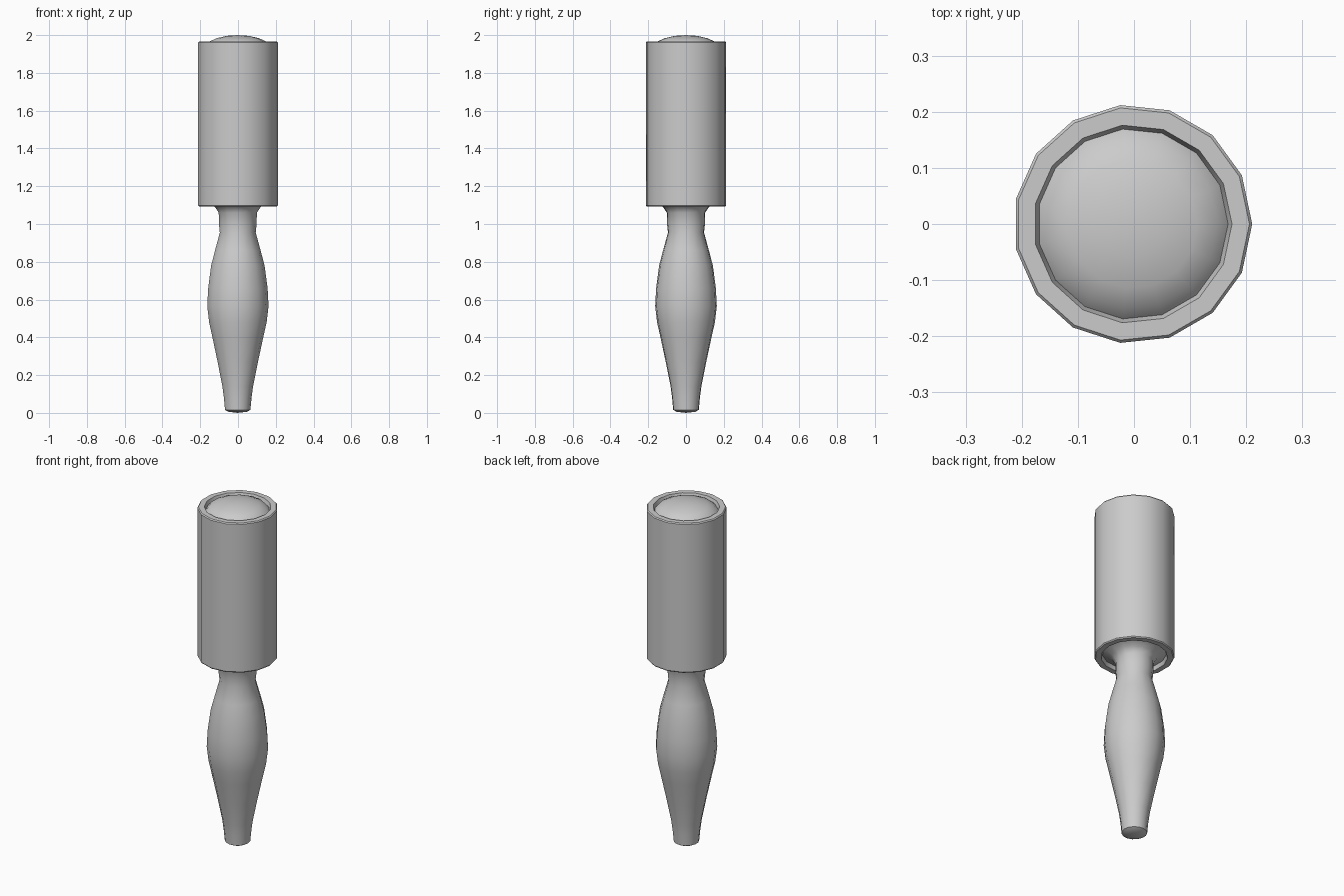
import bpy, bmesh, math

if "Cube" in bpy.data.objects:
    bpy.data.objects.remove(bpy.data.objects["Cube"])

SIDES = 15
X_OFF = -0.0023  # odd side count: shift so the bounds are centred


def lathe(name, profile, angle=35):
    """Spin (radius, z) points listed bottom to top around z; radius 0 closes to a point."""
    bm = bmesh.new()
    rings = []
    for r, z in profile:
        if r == 0:
            rings.append([bm.verts.new((X_OFF, 0, z))])
        else:
            rings.append([bm.verts.new((X_OFF + r * math.cos(2 * math.pi * i / SIDES),
                                        r * math.sin(2 * math.pi * i / SIDES), z))
                          for i in range(SIDES)])
    for a, b in zip(rings, rings[1:]):
        for i in range(SIDES):
            j = (i + 1) % SIDES
            if len(a) == 1:
                bm.faces.new((a[0], b[j], b[i]))
            elif len(b) == 1:
                bm.faces.new((a[i], a[j], b[0]))
            else:
                bm.faces.new((a[i], a[j], b[j], b[i]))
    mesh = bpy.data.meshes.new(name)
    bm.to_mesh(mesh)
    bm.free()
    ob = bpy.data.objects.new(name, mesh)
    bpy.context.collection.objects.link(ob)
    bpy.ops.object.select_all(action='DESELECT')
    ob.select_set(True)
    bpy.context.view_layer.objects.active = ob
    bpy.ops.object.shade_smooth_by_angle(angle=math.radians(angle))
    return ob


# Turned handle, flaring out into the recess under the head
lathe("handle", [
    (0, 0.0), (0.05, 0.006), (0.068, 0.016), (0.074, 0.08), (0.082, 0.14),
    (0.108, 0.27), (0.136, 0.40), (0.154, 0.48), (0.164, 0.565),
    (0.159, 0.66), (0.143, 0.78), (0.122, 0.86), (0.096, 0.955),
    (0.101, 1.0), (0.102, 1.06), (0.122, 1.09), (0.150, 1.105), (0.170, 1.115)])

# Heavy cylindrical head with slightly bevelled rims and recessed lips
lathe("head", [
    (0.170, 1.115), (0.177, 1.092), (0.208, 1.092), (0.213, 1.098),
    (0.213, 1.961), (0.208, 1.967), (0.177, 1.967), (0.170, 1.945)])

# Domed striking face
lathe("top_dome", [
    (0.170, 1.945), (0.152, 1.966), (0.115, 1.983), (0.06, 1.996), (0, 2.0)])
